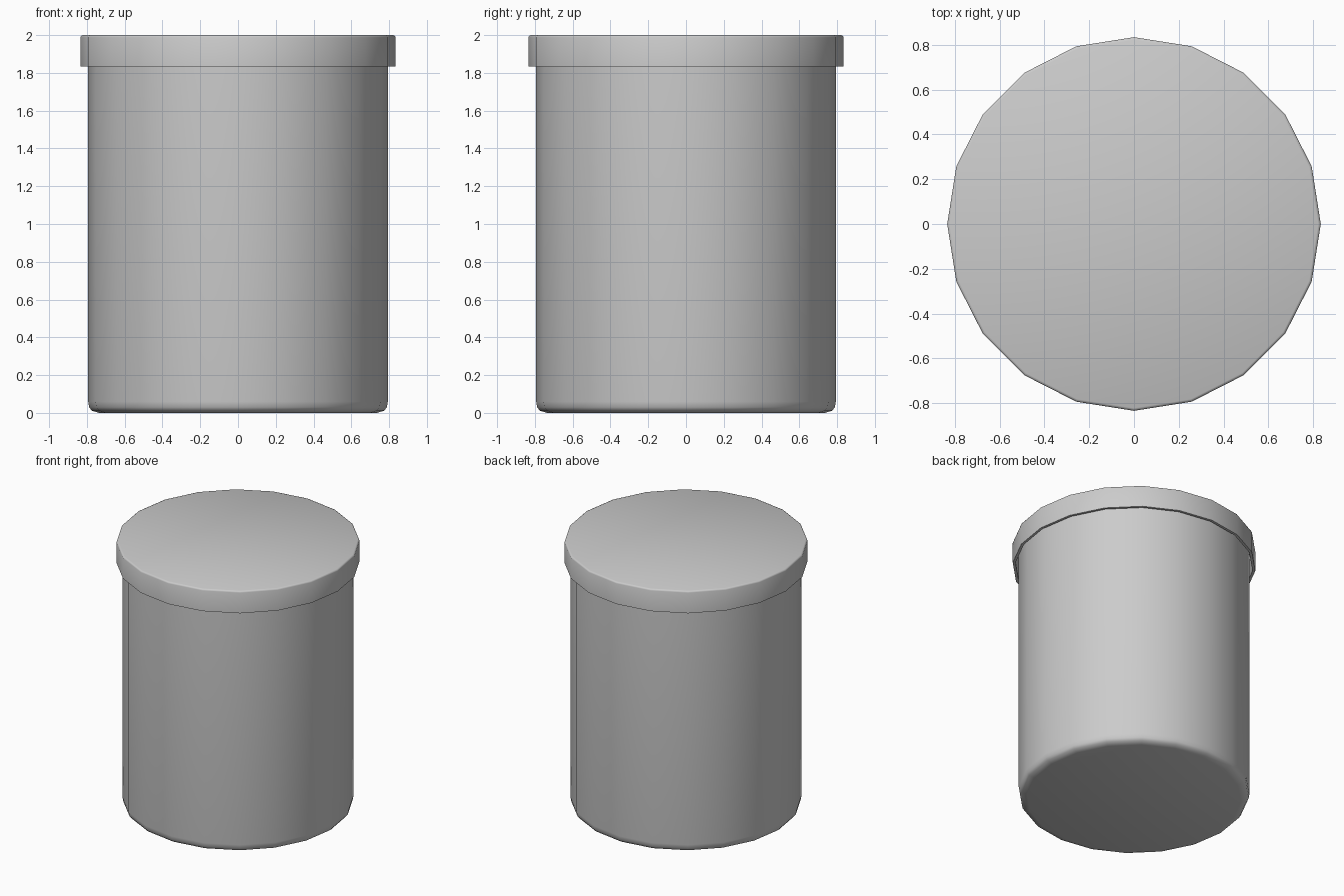
import bpy, bmesh, math

if "Cube" in bpy.data.objects:
    bpy.data.objects.remove(bpy.data.objects["Cube"])

SIDES = 20


def lathe(name, profile):
    """Spin an (r, z) profile round z; both ends are capped flat."""
    bm = bmesh.new()
    rings = []
    for r, z in profile:
        rings.append([bm.verts.new((r * math.cos(2 * math.pi * i / SIDES),
                                    r * math.sin(2 * math.pi * i / SIDES), z))
                      for i in range(SIDES)])
    for a, b in zip(rings, rings[1:]):
        for i in range(SIDES):
            j = (i + 1) % SIDES
            bm.faces.new((a[i], a[j], b[j], b[i]))
    bm.faces.new(rings[0])
    bm.faces.new(rings[-1])
    bmesh.ops.recalc_face_normals(bm, faces=bm.faces)
    mesh = bpy.data.meshes.new(name)
    bm.to_mesh(mesh)
    bm.free()
    obj = bpy.data.objects.new(name, mesh)
    bpy.context.collection.objects.link(obj)
    bpy.ops.object.select_all(action='DESELECT')
    obj.select_set(True)
    bpy.context.view_layer.objects.active = obj
    bpy.ops.object.shade_smooth_by_angle(angle=math.radians(50))
    return obj


# Canister body with rounded bottom edge, reaching up inside the lid
lathe("canister_body", [(0.735, 0), (0.775, 0.012), (0.788, 0.03),
                        (0.793, 0.06), (0.793, 1.96)])

# Cap: hollow underneath, with a thin skirt and a slightly eased top edge
lathe("lid", [(0.805, 1.97), (0.815, 1.833), (0.834, 1.833),
              (0.834, 1.988), (0.831, 1.996), (0.822, 2.0)])
